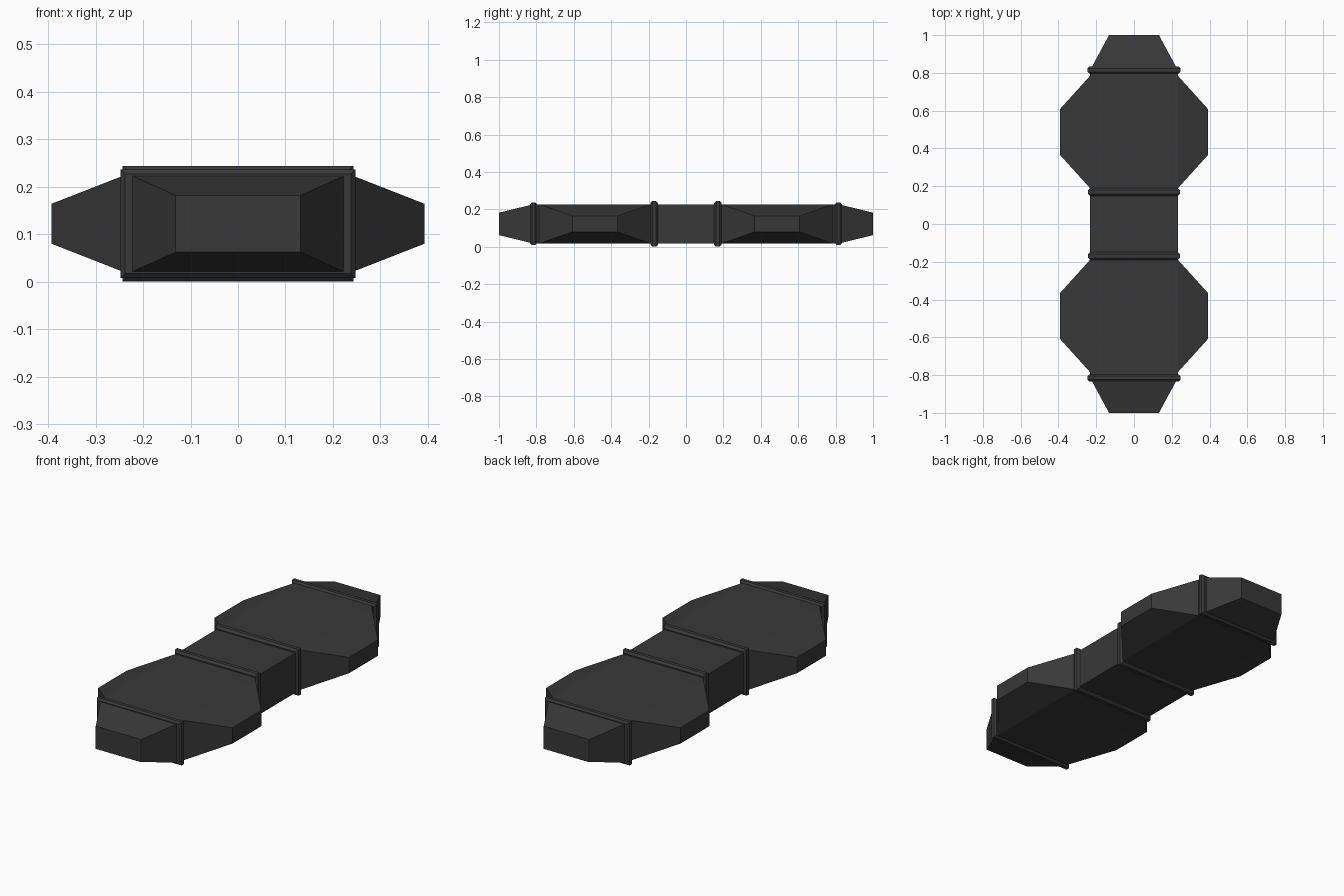
import bpy, bmesh

if "Cube" in bpy.data.objects:
    bpy.data.objects.remove(bpy.data.objects["Cube"])

ZC = 0.122  # height of the centre line

dark = bpy.data.materials.new("dark_grey")
dark.diffuse_color = (0.04, 0.04, 0.04, 1)
dark.use_nodes = True
dark.node_tree.nodes["Principled BSDF"].inputs["Base Color"].default_value = dark.diffuse_color


def loft(name, sections, axis="y", caps=(True, True)):
    """Skin rectangular sections (position, half width, half height, width centre)."""
    bm = bmesh.new()
    loops = []
    for pos, hw, hh, c in sections:
        loop = []
        for sw, sh in ((-1, -1), (1, -1), (1, 1), (-1, 1)):
            w, z = c + sw * hw, ZC + sh * hh
            loop.append(bm.verts.new((w, pos, z) if axis == "y" else (pos, w, z)))
        loops.append(loop)
    for a, b in zip(loops, loops[1:]):
        for i in range(4):
            j = (i + 1) % 4
            bm.faces.new((a[i], a[j], b[j], b[i]))
    ends = []
    if caps[0]:
        ends.append(bm.faces.new(loops[0]))
    if caps[1]:
        ends.append(bm.faces.new(loops[-1]))
    bmesh.ops.recalc_face_normals(bm, faces=bm.faces)
    # open shells: make the cap or the widest band point outward
    bm.normal_update()
    centre = sum((v.co for v in bm.verts), bm.verts[:][0].co * 0) / len(bm.verts)
    if sum((f.calc_center_median() - centre).dot(f.normal) * f.calc_area() for f in bm.faces) < 0:
        bmesh.ops.reverse_faces(bm, faces=bm.faces)
    mesh = bpy.data.meshes.new(name)
    bm.to_mesh(mesh)
    bm.free()
    mesh.materials.append(dark)
    obj = bpy.data.objects.new(name, mesh)
    bpy.context.collection.objects.link(obj)
    return obj


# Long central bar with tapered ends
loft("body", [(-1.0, 0.132, 0.06, 0), (-0.815, 0.232, 0.105, 0),
              (0.815, 0.232, 0.105, 0), (1.0, 0.132, 0.06, 0)])

# Tapered side pods
for sy, end in ((-1, "front"), (1, "back")):
    for sx, side in ((-1, "left"), (1, "right")):
        loft(f"{end}_{side}_pod",
             [(sx * 0.232, 0.298, 0.105, sy * 0.487), (sx * 0.393, 0.12, 0.042, sy * 0.487)],
             axis="x", caps=(False, True))


# Raised bands with chamfered edges, wrapped round the body
def band(name, y, half, hw, hh, chamfer=0.009):
    loft(name, [(y - half, 0.222, 0.096, 0),
                (y - half, hw - chamfer, hh - chamfer, 0),
                (y - half + chamfer, hw, hh, 0),
                (y + half - chamfer, hw, hh, 0),
                (y + half, hw - chamfer, hh - chamfer, 0),
                (y + half, 0.222, 0.096, 0)], caps=(False, False))


for s, end in ((-1, "front"), (1, "back")):
    band(f"{end}_inner_band", s * 0.17, 0.021, 0.243, 0.122, 0.011)
    band(f"{end}_outer_band", s * 0.815, 0.018, 0.247, 0.114)
